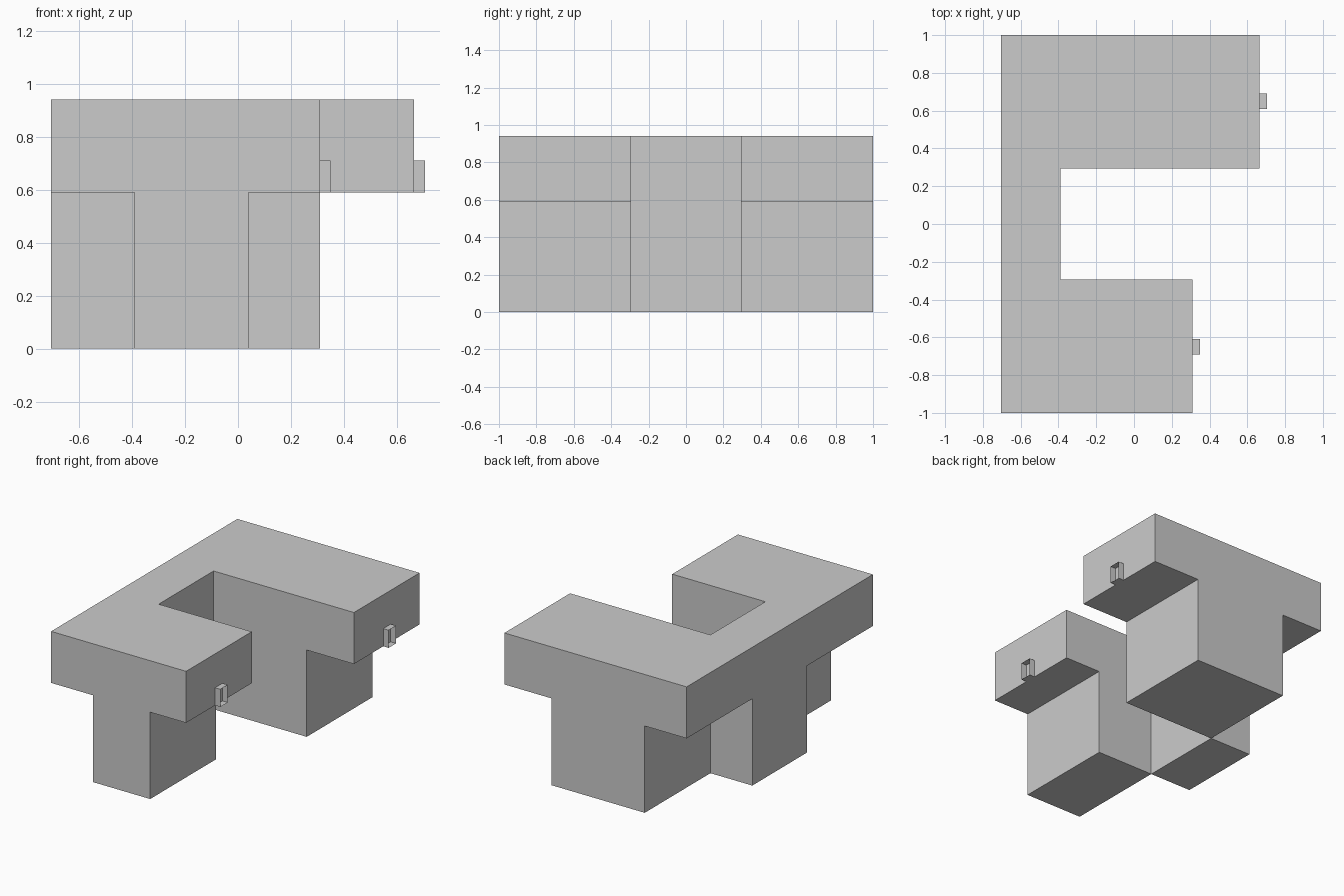
import bpy, bmesh
from mathutils import Vector

if "Cube" in bpy.data.objects:
    bpy.data.objects.remove(bpy.data.objects["Cube"])

# Grid lines shared by the slab and its bases
XS = [-0.705, -0.39, 0.04, 0.31, 0.665]
YS = [-1.0, -0.295, 0.295, 1.0]
ZS = [0.0, 0.59, 0.94]
# Plan of filled cells per level: rows front to back, columns left to right
PLAN = [
    [".#..", "#...", ".##."],   # supporting bases
    ["###.", "#...", "####"],   # U-shaped upper slab
]


def filled(c):
    x, y, z = c
    return 0 <= x < 4 and 0 <= y < 3 and 0 <= z < 2 and PLAN[z][y][x] == "#"


def finish(bm, name):
    mesh = bpy.data.meshes.new(name)
    bm.to_mesh(mesh)
    bm.free()
    ob = bpy.data.objects.new(name, mesh)
    bpy.context.collection.objects.link(ob)
    return ob


# Main body: outer skin of the filled cells, merged into clean flat faces
bm = bmesh.new()
lines = [XS, YS, ZS]
cells = [(x, y, z) for x in range(4) for y in range(3) for z in range(2) if filled((x, y, z))]
for c in cells:
    for axis in range(3):
        for side in (0, 1):
            n = list(c)
            n[axis] += 2 * side - 1
            if filled(n):
                continue
            u, v = (axis + 1) % 3, (axis + 2) % 3
            corners = []
            for a, b in ((0, 0), (1, 0), (1, 1), (0, 1)):
                p = Vector()
                p[axis] = lines[axis][c[axis] + side]
                p[u], p[v] = lines[u][c[u] + a], lines[v][c[v] + b]
                corners.append(bm.verts.new(p))
            bm.faces.new(corners if side else corners[::-1])
bmesh.ops.remove_doubles(bm, verts=bm.verts[:], dist=1e-4)
bmesh.ops.dissolve_limit(bm, angle_limit=0.01, verts=bm.verts[:], edges=bm.edges[:])
finish(bm, "body")


# Small sockets on the wing ends: thin box sleeves open outward
def socket(name, x, y):
    bm = bmesh.new()
    bmesh.ops.create_cube(bm, size=1)
    for v in bm.verts:
        v.co = (x + 0.02 + v.co.x * 0.04, y + v.co.y * 0.08, 0.65 + v.co.z * 0.12)
    bm.normal_update()
    ends = [f for f in bm.faces if abs(f.normal.x) > 0.9]
    bmesh.ops.delete(bm, geom=ends, context='FACES_ONLY')
    finish(bm, name)


socket("front_wing_socket", XS[3], -0.65)
socket("back_wing_socket", XS[4], 0.65)
